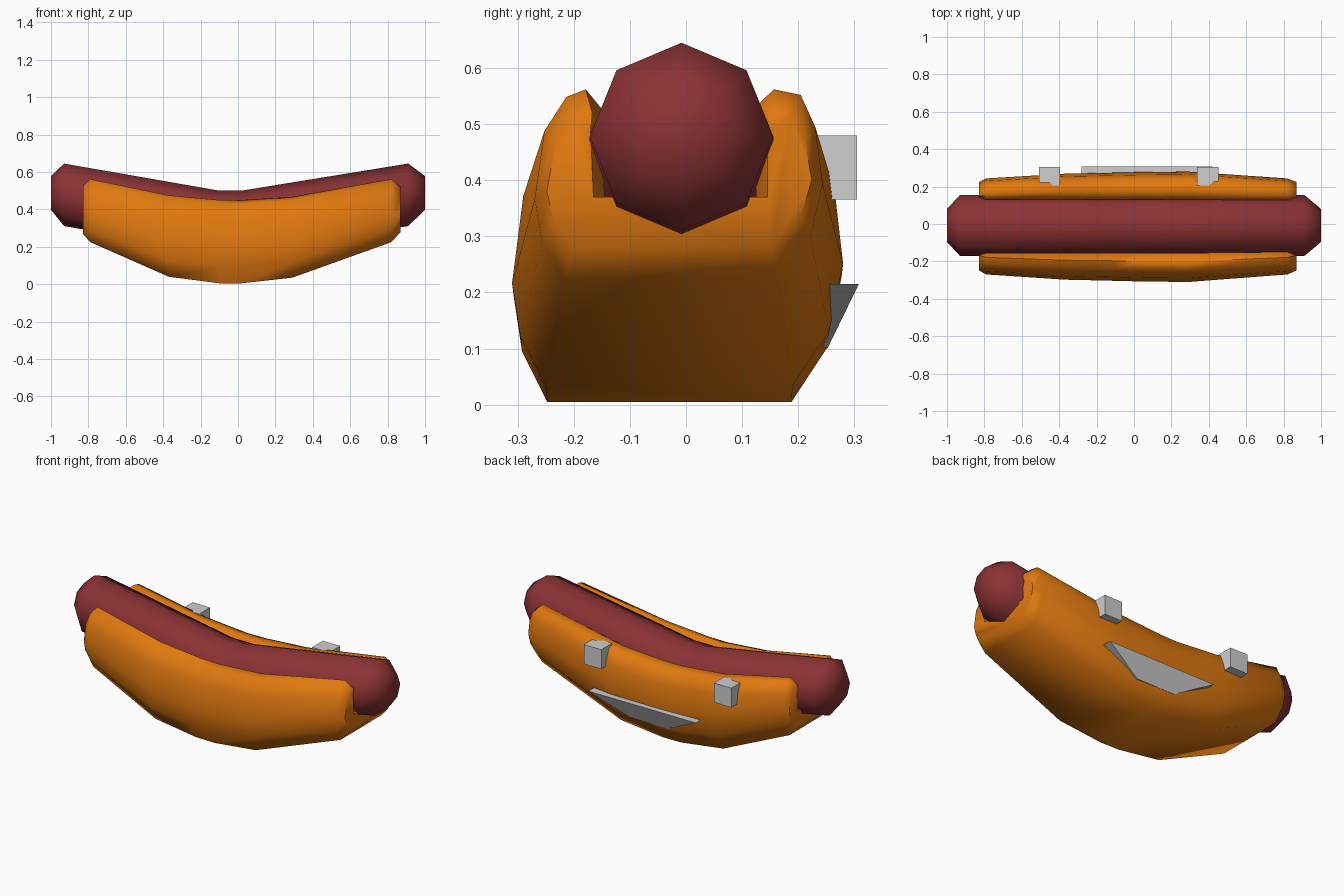
import bpy, bmesh, math

if "Cube" in bpy.data.objects:
    bpy.data.objects.remove(bpy.data.objects["Cube"])


def material(name, rgb):
    m = bpy.data.materials.new(name)
    m.diffuse_color = (*rgb, 1)
    m.use_nodes = True
    m.node_tree.nodes["Principled BSDF"].inputs["Base Color"].default_value = m.diffuse_color
    return m


SAUSAGE = material("sausage red", (0.26, 0.032, 0.035))
BUN = material("bun orange", (0.75, 0.19, 0.005))
GREY = material("light grey", (0.62, 0.62, 0.62))


def loft(name, rings, mat, smooth=None):
    """Skin closed rings of equal length and cap both ends."""
    bm = bmesh.new()
    vs = [[bm.verts.new(p) for p in r] for r in rings]
    for a, b in zip(vs, vs[1:]):
        n = len(a)
        for i in range(n):
            j = (i + 1) % n
            bm.faces.new((a[i], a[j], b[j], b[i]))
    bm.faces.new(vs[0])
    bm.faces.new(vs[-1])
    bmesh.ops.recalc_face_normals(bm, faces=bm.faces)
    me = bpy.data.meshes.new(name)
    bm.to_mesh(me)
    bm.free()
    me.materials.append(mat)
    ob = bpy.data.objects.new(name, me)
    bpy.context.collection.objects.link(ob)
    if smooth:
        bpy.ops.object.select_all(action='DESELECT')
        ob.select_set(True)
        bpy.context.view_layer.objects.active = ob
        bpy.ops.object.shade_smooth_by_angle(angle=math.radians(smooth))
    return ob


# Sausage: bent eight-sided tube with rounded ends
def octagon(x, z, r):
    return [(x, -0.008 + 0.98 * r * math.sin(k * math.pi / 4),
             z + r * math.cos(k * math.pi / 4)) for k in range(8)]


loft("sausage", [octagon(*s) for s in (
    (-1, 0.488, 0.09), (-0.93, 0.478, 0.167), (-0.11, 0.335, 0.167),
    (0.03, 0.335, 0.167), (0.91, 0.478, 0.167), (1, 0.488, 0.09))], SAUSAGE, 60)


# Bun: U-shaped section swept along a sagging path
def bun_section(x, zb, zt, w, inner, floor):
    h = zt - zb
    outer_front = [(-0.25, 0), (-0.295, 0.2), (-0.31, 0.42), (-0.29, 0.78), (-0.245, 0.96)]
    outer_back = [(0.235, 0.97), (0.265, 0.8), (0.28, 0.5), (0.255, 0.22), (0.19, 0)]
    pts = [(y * w, zb + f * h) for y, f in outer_front]
    pts += [(-0.165 * w - 0.035, zt), (-inner - 0.015, zt - 0.035), (-inner - 0.01, floor)]
    pts += [(inner - 0.01, floor), (inner - 0.01, zt - 0.03), (0.14 * w + 0.035, zt)]
    pts += [(y * w, zb + f * h) for y, f in outer_back]
    return [(x, y, z) for y, z in pts]


loft("bun", [bun_section(*s) for s in (
    (-0.83, 0.27, 0.525, 0.80, 0.155, 0.37),
    (-0.79, 0.225, 0.562, 0.87, 0.14, 0.36),
    (-0.37, 0.04, 0.475, 0.96, 0.14, 0.29),
    (-0.10, 0.005, 0.45, 0.98, 0.14, 0.24),
    (0.02, 0.005, 0.45, 0.99, 0.14, 0.24),
    (0.29, 0.035, 0.467, 1.0, 0.14, 0.27),
    (0.82, 0.225, 0.562, 0.87, 0.135, 0.36),
    (0.87, 0.28, 0.52, 0.80, 0.155, 0.37))], BUN, 60)

# Eyes: two cubes on the back side of the bun
for side, x in (("left", 0.395), ("right", -0.452)):
    def square(y):
        return [(x + a * 0.057, y, 0.4225 + b * 0.057)
                for a, b in ((-1, -1), (1, -1), (1, 1), (-1, 1))]
    loft(side + "_eye", [square(0.205), square(0.305)], GREY)


# Mouth: wedge plate, wide along the top
loft("mouth", [
    [(-0.28, 0.25, 0.215), (0.42, 0.25, 0.215), (0.19, 0.235, 0.105), (-0.06, 0.235, 0.105)],
    [(-0.28, 0.308, 0.215), (0.42, 0.308, 0.215), (0.19, 0.252, 0.1), (-0.06, 0.252, 0.1)]], GREY)
